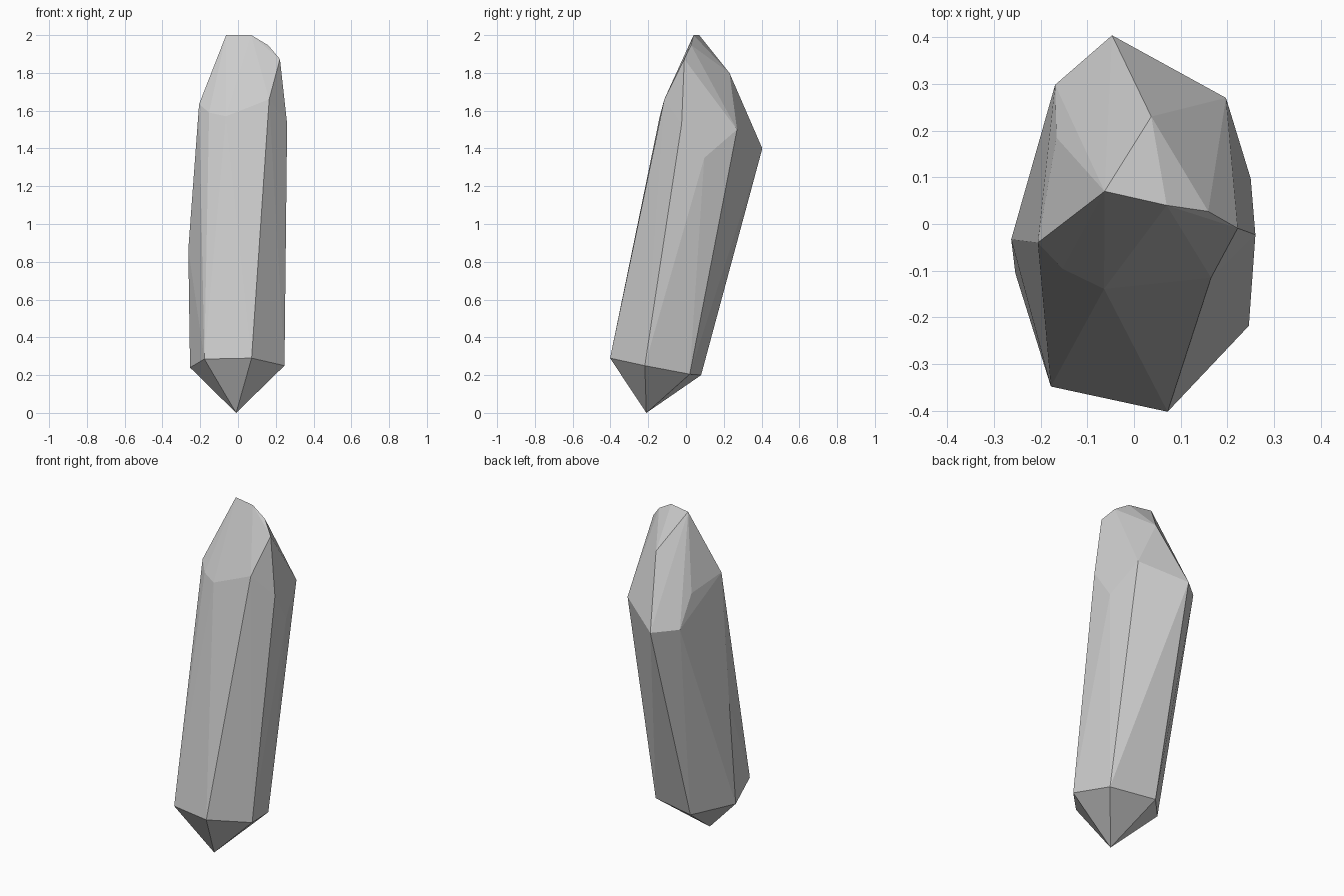
import bpy, bmesh, math

# Lower point and six-sided base ring of the leaning crystal
tip = [(-0.01, -0.21, 0.0)]
base_ring = [(-0.178, -0.348, 0.285), (0.072, -0.402, 0.29), (0.246, -0.218, 0.25),
             (0.186, 0.02, 0.205), (-0.085, 0.08, 0.20), (-0.254, -0.106, 0.24)]
# Breaks along the shaft edges
shaft_breaks = [(0.04, -0.306, 0.74), (-0.263, -0.033, 0.865), (0.25, 0.097, 1.35)]
# Shoulder corners where the shaft meets the crown
shoulder = [(-0.047, 0.404, 1.40), (-0.169, 0.298, 1.411), (-0.166, 0.185, 1.585),
            (-0.206, -0.04, 1.635), (-0.153, -0.096, 1.59), (-0.064, -0.139, 1.57),
            (0.165, -0.115, 1.66), (0.26, -0.023, 1.53), (0.197, 0.27, 1.50)]
# Crown facet corners
crown = [(0.037, 0.23, 1.80), (0.188, 0.148, 1.70), (0.222, -0.009, 1.873),
         (0.159, 0.027, 1.947), (0.073, -0.028, 1.84), (0.07, 0.04, 2.0),
         (-0.063, 0.07, 2.0)]

# The crystal is convex, so wrap the corners in a hull and merge flat facets
bm = bmesh.new()
for p in tip + base_ring + shaft_breaks + shoulder + crown:
    bm.verts.new(p)
bmesh.ops.convex_hull(bm, input=bm.verts[:])
bmesh.ops.dissolve_limit(bm, angle_limit=math.radians(1.5), verts=bm.verts[:], edges=bm.edges[:])
bmesh.ops.recalc_face_normals(bm, faces=bm.faces[:])
mesh = bpy.data.meshes.new("crystal")
bm.to_mesh(mesh)
bm.free()
bpy.context.collection.objects.link(bpy.data.objects.new("crystal", mesh))
